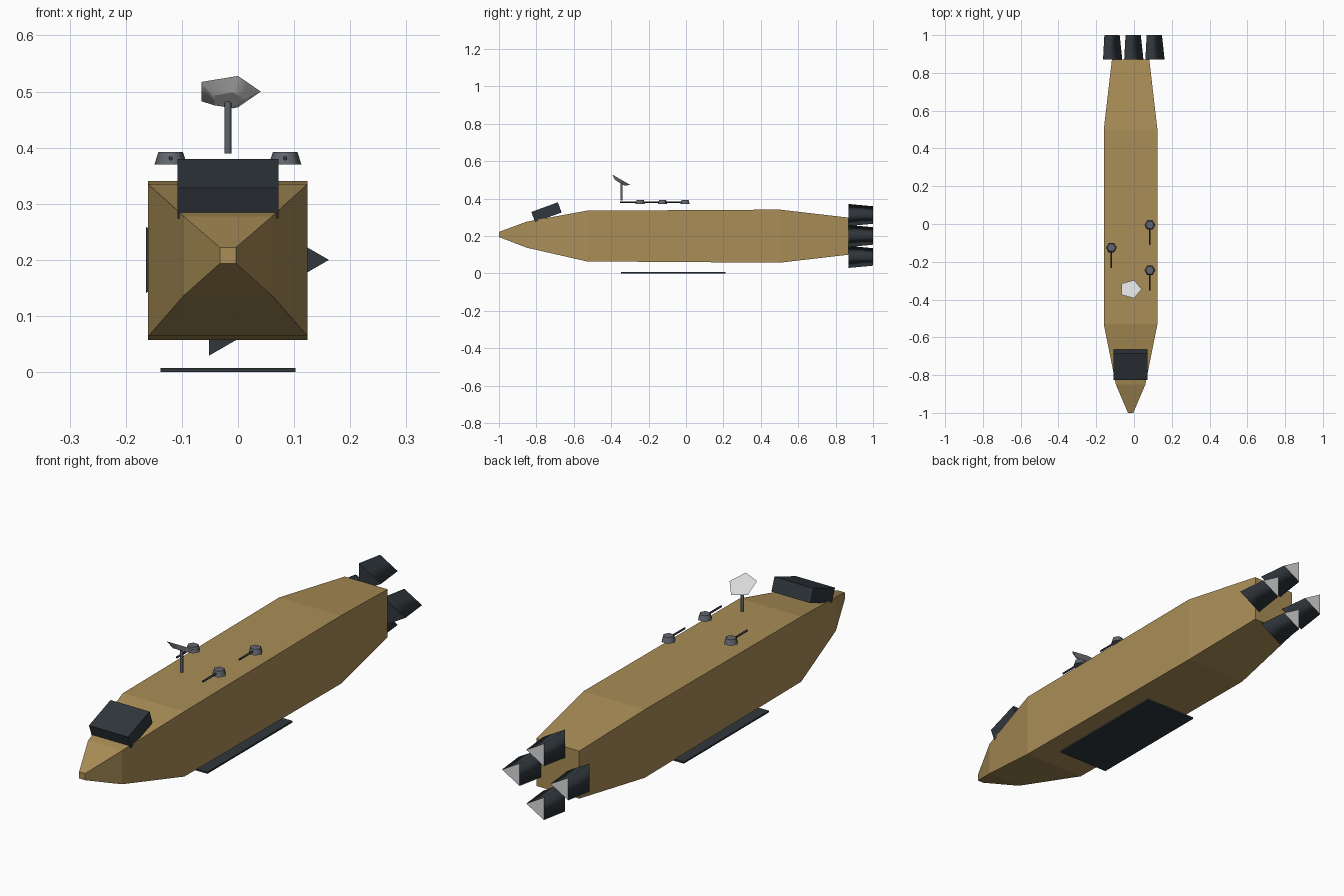
import bpy, bmesh, math
from mathutils import Matrix, Vector

cube = bpy.data.objects.get("Cube")
if cube:
    bpy.data.objects.remove(cube, do_unlink=True)

CX = -0.018  # centre line of the hull


def material(name, rgb):
    m = bpy.data.materials.new(name)
    m.use_nodes = True
    col = (*rgb, 1)
    m.diffuse_color = col
    m.node_tree.nodes["Principled BSDF"].inputs["Base Color"].default_value = col
    return m


TAN = material("tan hull", (0.40, 0.27, 0.095))
DARK = material("dark slate", (0.03, 0.038, 0.046))
STEEL = material("steel grey", (0.12, 0.13, 0.155))
PALE = material("pale grey", (0.70, 0.70, 0.71))


def finish(name, bm, *mats):
    bmesh.ops.recalc_face_normals(bm, faces=bm.faces)
    me = bpy.data.meshes.new(name)
    bm.to_mesh(me)
    bm.free()
    for m in mats:
        me.materials.append(m)
    ob = bpy.data.objects.new(name, me)
    bpy.context.collection.objects.link(ob)
    return ob


def box(name, centre, size, mat, tilt=0):
    bm = bmesh.new()
    place = Matrix.Translation(centre) @ Matrix.Rotation(tilt, 4, 'X')
    bmesh.ops.create_cube(bm, size=1, matrix=place @ Matrix.Diagonal((*size, 1)))
    return finish(name, bm, mat)


def frustum(name, start, end, r1, r2, sides, *mats):
    """Tapered prism between two points, first corner towards +x; the end cap takes the last material."""
    start, end = Vector(start), Vector(end)
    axis = (end - start).normalized()
    u = Vector((1, 0, 0))
    v = axis.cross(u)
    bm = bmesh.new()
    rings = []
    for c, r in ((start, r1), (end, r2)):
        angles = [math.tau * i / sides for i in range(sides)]
        rings.append([bm.verts.new(c + r * (math.cos(a) * u + math.sin(a) * v)) for a in angles])
    for i in range(sides):
        j = (i + 1) % sides
        f = bm.faces.new((rings[0][i], rings[0][j], rings[1][j], rings[1][i]))
        f.smooth = True
    bm.faces.new(rings[0])
    bm.faces.new(rings[1]).material_index = len(mats) - 1
    for ring in rings:
        for i in range(sides):
            bm.edges.get((ring[i], ring[(i + 1) % sides])).smooth = False
    return finish(name, bm, *mats)


# Hull: square sections (y, half width, bottom, top) joined from nose to stern
sections = [(-1, 0.014, 0.194, 0.222), (-0.85, 0.078, 0.137, 0.277),
            (-0.53, 0.142, 0.064, 0.335), (0.5, 0.142, 0.057, 0.341),
            (0.87, 0.099, 0.1, 0.298)]
bm = bmesh.new()
loops = []
for y, w, lo, hi in sections:
    corners = ((-w, lo), (w, lo), (w, hi), (-w, hi))
    loops.append([bm.verts.new((CX + x, y, z)) for x, z in corners])
for a, b in zip(loops, loops[1:]):
    for i in range(4):
        j = (i + 1) % 4
        bm.faces.new((a[i], a[j], b[j], b[i]))
bm.faces.new(loops[0])
bm.faces.new(loops[-1])
finish("hull", bm, TAN)

# Tilted bridge block and the plate hanging below the hull
box("bridge", (CX, -0.746, 0.327), (0.18, 0.151, 0.058), DARK, math.radians(20))
box("belly_plate", (CX, -0.068, 0.0035), (0.241, 0.56, 0.007), DARK)

# Four three-sided engines in a cross, with pale exhaust ends
for name, dx, dz in (("left", 1, 0), ("right", -1, 0), ("upper", 0, 1), ("lower", 0, -1)):
    x, z = CX + 0.112 * dx, 0.2 + 0.112 * dz
    frustum(name + "_engine", (x, 0.87, z), (x, 1, z), 0.068, 0.054, 3, DARK, PALE)

# Deck turrets with barrels pointing forward
for i, (side, y) in enumerate(((1, -0.005), (1, -0.245), (-1, -0.125)), 1):
    x = CX + 0.102 * side
    frustum(f"turret_{i}", (x, y, 0.37), (x, y, 0.392), 0.029, 0.022, 6, STEEL)
    frustum(f"turret_barrel_{i}", (x, y, 0.381), (x, y - 0.107, 0.381), 0.004, 0.004, 8, DARK)

# Antenna mast and five-sided dish leaning back
frustum("antenna_mast", (CX, -0.345, 0.39), (CX, -0.345, 0.482), 0.006, 0.006, 10, STEEL)
face = Vector((CX, -0.345, 0.5))
lean = Vector((0, 0.5, 0.866))
frustum("antenna_dish", face - 0.018 * lean, face, 0.03, 0.0586, 5, PALE)
